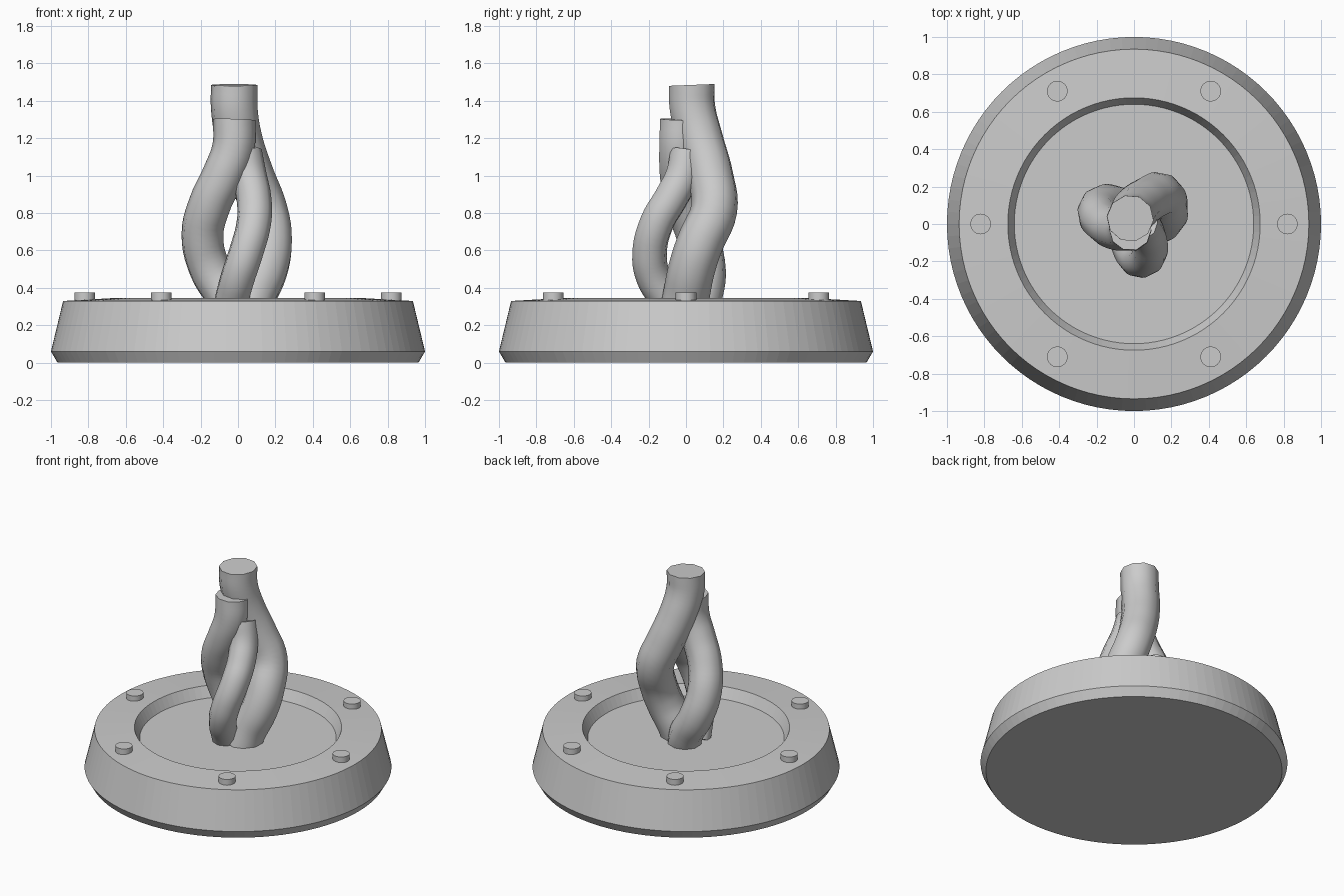
import bpy, bmesh
from math import radians, cos, sin, pi

cube = bpy.data.objects.get("Cube")
if cube:
    bpy.data.objects.remove(cube, do_unlink=True)

grey = bpy.data.materials.new("plain_grey")
grey.use_nodes = True
grey.diffuse_color = (0.6, 0.6, 0.6, 1)
grey.node_tree.nodes["Principled BSDF"].inputs["Base Color"].default_value = (0.6, 0.6, 0.6, 1)


def finish(obj, angle=45):
    """Smooth the rounded sides, keep the rims sharp, and colour the part."""
    bpy.ops.object.select_all(action="DESELECT")
    obj.select_set(True)
    bpy.context.view_layer.objects.active = obj
    bpy.ops.object.shade_smooth_by_angle(angle=radians(angle))
    obj.data.materials.clear()
    obj.data.materials.append(grey)


def lathe(name, profile, steps=96):
    bm = bmesh.new()
    verts = [bm.verts.new((r, 0, z)) for r, z in profile]
    edges = [bm.edges.new(pair) for pair in zip(verts, verts[1:])]
    bmesh.ops.spin(bm, geom=verts + edges, cent=(0, 0, 0), axis=(0, 0, 1),
                   angle=2 * pi, steps=steps)
    bmesh.ops.remove_doubles(bm, verts=bm.verts, dist=1e-4)
    bmesh.ops.recalc_face_normals(bm, faces=bm.faces)
    mesh = bpy.data.meshes.new(name)
    bm.to_mesh(mesh)
    bm.free()
    obj = bpy.data.objects.new(name, mesh)
    bpy.context.collection.objects.link(obj)
    finish(obj, 2)
    # keep the round direction smooth while every ring of the profile stays crisp
    finish(obj, 8)
    return obj


def strand(name, radius, path):
    curve = bpy.data.curves.new(name, "CURVE")
    curve.dimensions = "3D"
    curve.bevel_depth = radius
    curve.bevel_resolution = 3
    curve.resolution_u = 5
    curve.use_fill_caps = True
    spline = curve.splines.new("BEZIER")
    spline.bezier_points.add(len(path) - 1)
    for point, co in zip(spline.bezier_points, path):
        point.co = co
        point.handle_left_type = point.handle_right_type = "AUTO"
    obj = bpy.data.objects.new(name, curve)
    bpy.context.collection.objects.link(obj)
    bpy.ops.object.select_all(action="DESELECT")
    obj.select_set(True)
    bpy.context.view_layer.objects.active = obj
    bpy.ops.object.convert(target="MESH")
    finish(bpy.context.view_layer.objects.active)


# Round base with a chamfered foot and a recessed floor
lathe("base", [(0, 0), (0.965, 0), (1, 0.06), (0.935, 0.33),
               (0.675, 0.345), (0.64, 0.27), (0, 0.27)])

# Ring of six bolts
for i in range(6):
    a = i * pi / 3
    bpy.ops.mesh.primitive_cylinder_add(vertices=32, radius=0.055, depth=0.06,
                                        location=(0.82 * cos(a), 0.82 * sin(a), 0.345))
    bolt = bpy.context.object
    bolt.name = f"bolt_{i + 1}"
    finish(bolt)

# Three intertwined strands of different heights
strand("tall_strand", 0.125, [
    (0.05, -0.02, 0.25), (0.08, 0, 0.35), (0.145, 0.03, 0.5), (0.168, 0.075, 0.64),
    (0.14, 0.15, 0.82), (0.07, 0.13, 1.0), (0.005, 0.075, 1.2), (-0.02, 0.035, 1.36),
    (-0.02, 0.03, 1.485)])
strand("middle_strand", 0.113, [
    (-0.02, 0.05, 0.25), (-0.06, 0.08, 0.35), (-0.15, 0.1, 0.5), (-0.19, 0.06, 0.68),
    (-0.15, 0, 0.85), (-0.08, -0.03, 1.0), (-0.025, -0.035, 1.15), (-0.02, -0.03, 1.3)])
strand("short_strand", 0.093, [
    (-0.05, -0.05, 0.25), (-0.03, -0.11, 0.35), (0, -0.175, 0.46), (0.04, -0.195, 0.58),
    (0.085, -0.155, 0.75), (0.085, -0.08, 0.88), (0.06, -0.02, 1.0), (0.035, 0.005, 1.125)])
